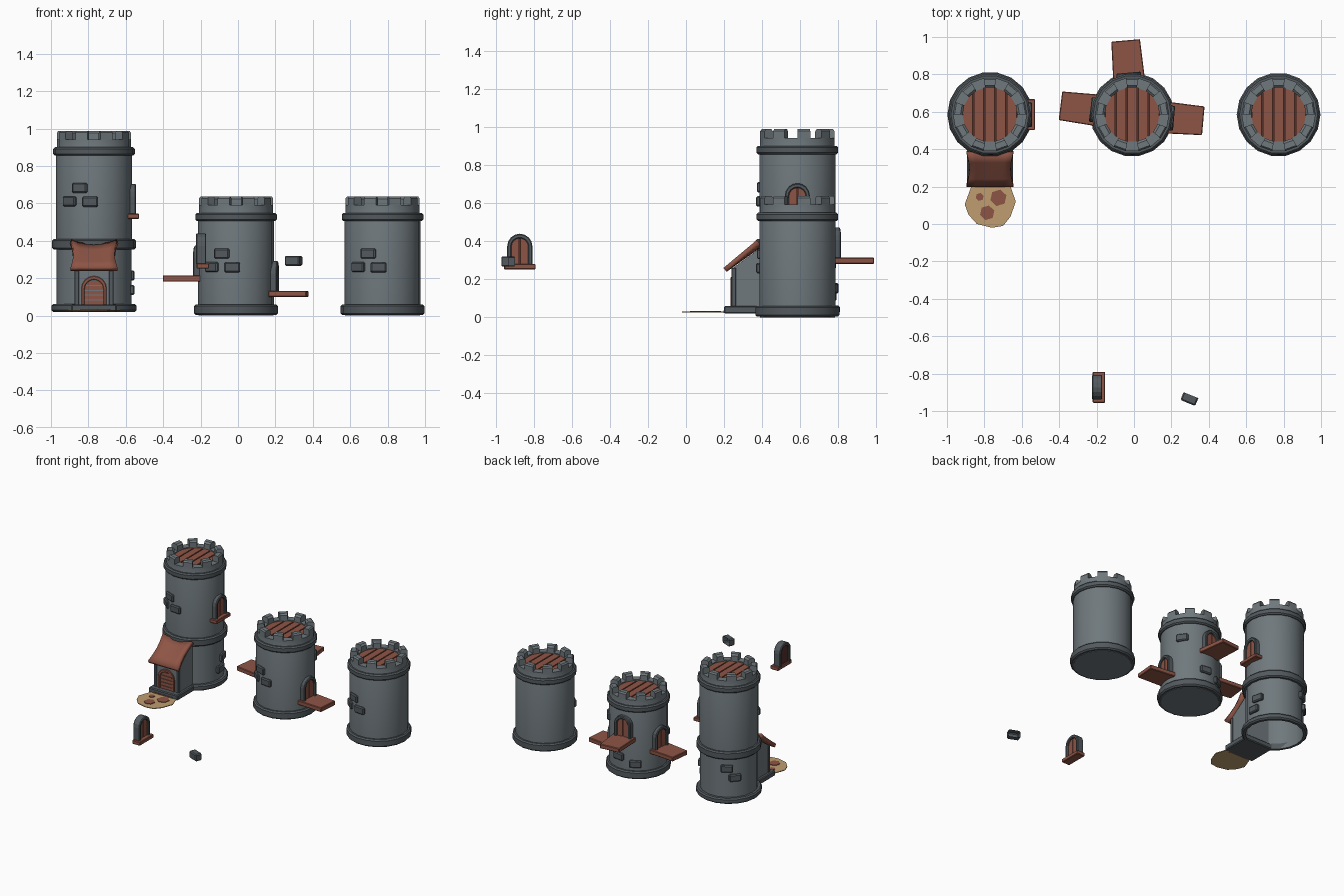
import bpy, bmesh
from math import sin, cos, pi, radians, sqrt
from mathutils import Matrix, Vector

if "Cube" in bpy.data.objects:
    bpy.data.objects.remove(bpy.data.objects["Cube"])

def mat(name, rgb):
    m = bpy.data.materials.new(name)
    m.diffuse_color = (*rgb, 1)
    m.use_nodes = True
    m.node_tree.nodes["Principled BSDF"].inputs["Base Color"].default_value = m.diffuse_color
    return m

STONE = mat("stone", (0.16, 0.19, 0.205))
TRIM = mat("dark_stone", (0.085, 0.1, 0.11))
WOOD = mat("wood", (0.27, 0.09, 0.06))
DARK = mat("dark_wood", (0.09, 0.03, 0.022))
SAND = mat("sand", (0.52, 0.34, 0.16))
SEG = 18
# maps local (depth, a, b) to world (a, b, up) for flat plan shapes
FLAT = Matrix(((0, 1, 0, 0), (0, 0, 1, 0), (1, 0, 0, 0), (0, 0, 0, 1)))

def at(x, y, z, deg=0):
    return Matrix.Translation((x, y, z)) @ Matrix.Rotation(radians(deg), 4, 'Z')

def finish(name, bm, material, M, bevel=0, smooth=False, fix=True):
    bmesh.ops.remove_doubles(bm, verts=bm.verts, dist=1e-5)
    if fix:
        bmesh.ops.recalc_face_normals(bm, faces=bm.faces)
    me = bpy.data.meshes.new(name)
    bm.to_mesh(me)
    bm.free()
    me.transform(M)
    me.materials.append(material)
    ob = bpy.data.objects.new(name, me)
    bpy.context.collection.objects.link(ob)
    if bevel:
        b = ob.modifiers.new("bevel", 'BEVEL')
        b.width, b.segments = bevel, 1
    if smooth:
        bpy.context.view_layer.objects.active = ob
        ob.select_set(True)
        bpy.ops.object.shade_smooth_by_angle(angle=radians(30))
        ob.select_set(False)
    return ob

def lathe(name, prof, M, material, closed=False, smooth=True):
    bm = bmesh.new()
    ang = [-pi / 2 + (i + 0.5) * 2 * pi / SEG for i in range(SEG)]
    rows = [[bm.verts.new((r * cos(a), r * sin(a), z)) for a in ang] for r, z in prof]
    n = len(prof)
    for k in range(n if closed else n - 1):
        a, b = rows[k], rows[(k + 1) % n]
        for i in range(SEG):
            j = (i + 1) % SEG
            bm.faces.new((a[i], a[j], b[j], b[i]))
    return finish(name, bm, material, M, smooth=smooth)

def prism(name, pts, x0, x1, M, material, bevel=0):
    bm = bmesh.new()
    f = bm.faces.new([bm.verts.new((x0, a, b)) for a, b in pts])
    ex = bmesh.ops.extrude_face_region(bm, geom=[f])['geom']
    bmesh.ops.translate(bm, vec=(x1 - x0, 0, 0), verts=[v for v in ex if isinstance(v, bmesh.types.BMVert)])
    return finish(name, bm, material, M, bevel)

def rect(a0, a1, b0, b1):
    return [(a0, b0), (a1, b0), (a1, b1), (a0, b1)]

def arch(w, z0, z1, n=8):
    arc = [(w * cos(pi * i / n), z1 - w + w * sin(pi * i / n)) for i in range(n + 1)]
    return [(w, z0)] + arc + [(-w, z0)]

def ring(name, r_in, r, z0, z1, M):
    c = 0.009
    lathe(name, [(r_in, z0), (r - c, z0), (r, z0 + c), (r, z1 - c), (r - c, z1), (r_in, z1)], M, TRIM, True)

def brick(M):
    # open-backed stone block protruding along local +x
    bm = bmesh.new()
    bmesh.ops.create_cube(bm, size=1)
    bmesh.ops.scale(bm, vec=(0.045, 0.085, 0.054), verts=bm.verts)
    back = [f for f in bm.faces if f.calc_center_median().x < -0.02]
    bmesh.ops.delete(bm, geom=back, context='FACES_ONLY')
    finish("brick", bm, TRIM, M, 0.007, fix=False)

def wall_brick(c, deg, z):
    brick(at(*c, 0) @ Matrix.Rotation(radians(deg), 4, 'Z') @ Matrix.Translation((0.192, 0, z)))

def window(M, sill=True):
    outer, inner = arch(0.066, 0.02, 0.187), arch(0.044, 0.02, 0.163)
    prism("window_frame", outer + inner[::-1], 0, 0.055, M, TRIM, 0.005)
    prism("window_back", arch(0.046, 0.02, 0.165), 0.012, 0.034, M, DARK)
    # two door leaves, each half of the arch
    half = [(0.003, 0.02)] + [p for p in inner if p[0] > 0.004] + [(0.003, 0.163)]
    prism("shutter_left", half, 0.02, 0.042, M, WOOD)
    prism("shutter_right", [(-a, b) for a, b in half], 0.02, 0.042, M, WOOD)
    if sill:
        prism("window_sill", rect(-0.083, 0.083, 0, 0.028), 0.004, 0.071, M, WOOD, 0.004)

def tower(c, z):
    M = at(*c, z)
    lathe("tower_body", [(0, 0), (0.2, 0), (0.203, 0.05), (0.203, 0.52), (0.198, 0.54),
                         (0.198, 0.592), (0.146, 0.592), (0.146, 0.57)], M, STONE)
    ring("tower_base_ring", 0.0, 0.224, 0.003, 0.06, M)
    ring("tower_top_ring", 0.19, 0.218, 0.505, 0.55, M)
    # merlons on alternate segments
    bm = bmesh.new()
    prof = [(0.198, 0.585), (0.198, 0.627), (0.19, 0.637), (0.158, 0.637), (0.146, 0.625), (0.146, 0.585)]
    for i in range(SEG // 2):
        a0 = -pi / 2 + (2 * i + 0.5) * 2 * pi / SEG
        L, R = [[bm.verts.new((r * cos(a), r * sin(a), h)) for r, h in prof] for a in (a0, a0 + 2 * pi / SEG)]
        bm.faces.new(L)
        bm.faces.new(R[::-1])
        for k in range(6):
            j = (k + 1) % 6
            bm.faces.new((L[k], L[j], R[j], R[k]))
    finish("merlons", bm, STONE, M)
    # plank floor
    lathe("floor_base", [(0, 0.574), (0.148, 0.574)], M, DARK)
    r, w = 0.147, 0.294 / 5
    for i in range(5):
        xs = [-r + w * i + 0.004 + (w - 0.008) * k / 4 for k in range(5)]
        ys = [sqrt(r * r - x * x) for x in xs]
        prism("floor_plank", [(x, -y) for x, y in zip(xs, ys)] + [(x, y) for x, y in zip(xs, ys)][::-1],
              0.57, 0.584, M @ FLAT, WOOD)
    # cluster of three bricks on the front
    for deg, h in ((-112, 0.332), (-130, 0.26), (-96, 0.258)):
        wall_brick((c[0], c[1], ), deg, z + h)

_at = at
def at(x, y, z=0, deg=0):
    return _at(x, y, z, deg)

A, B, C = (-0.77, 0.585), (-0.01, 0.585), (0.773, 0.585)
tower(B, 0)
tower(C, 0)
tower(A, 0.351)

# hollow ground storey of the tall tower
lathe("ground_storey", [(0.2, 0.02), (0.2, 0.37)], at(*A), STONE)
ring("ground_storey_base", 0.2, 0.228, 0.02, 0.062, at(*A))
for z in (0.215, 0.138):
    wall_brick(A, 15 if z > 0.2 else 5, z)
wall_brick(A, 121, 0.28)
wall_brick(A, 137, 0.21)
window(at(*A, 0.517) @ Matrix.Translation((0.17, 0, 0)))

# porch
P = at(A[0], 0)
prism("porch_slab", rect(0.2, 0.42, 0.02, 0.06), -0.122, 0.122, P, TRIM, 0.006)
side = [(0.245, 0.055), (0.245, 0.258), (0.41, 0.378), (0.41, 0.055)]
prism("porch_walls", side, -0.1, 0.1, P, STONE)
for s in (-1, 1):
    prism("porch_post", rect(0.238, 0.262, 0.055, 0.26), s * 0.092 - 0.012, s * 0.092 + 0.012, P, TRIM, 0.003)
D = _at(A[0], 0.25, 0, -90)
o, i = arch(0.068, 0.045, 0.212), arch(0.05, 0.045, 0.192)
prism("door_frame", o + i[::-1], 0, 0.016, D, WOOD, 0.003)
prism("door_back", i, -0.002, 0.004, D, DARK)
for k in range(5):
    z = 0.06 + k * 0.026
    w = 0.05 if k < 4 else 0.038
    prism("door_plank", rect(-w, w, z, z + 0.021), 0, 0.01, D, WOOD)
prism("door_step", rect(-0.08, 0.08, 0.022, 0.036), 0.03, 0.054, D, WOOD)

# sagging porch roof
bm = bmesh.new()
n, m = 6, 4
g = []
for j in range(m + 1):
    t = j / m
    w = 0.125 - 0.014 * sin(pi * t)
    g.append([bm.verts.new((w * u, 0.205 + 0.175 * t, 0.245 + 0.125 * t + 0.022 * u * u * t + 0.004))
              for u in [-1 + 2 * k / n for k in range(n + 1)]])
for j in range(m):
    for k in range(n):
        bm.faces.new((g[j][k], g[j][k + 1], g[j + 1][k + 1], g[j + 1][k]))
roof = finish("porch_roof", bm, WOOD, P, smooth=True)
s = roof.modifiers.new("thickness", 'SOLIDIFY')
s.thickness, s.offset = 0.026, 0

# sandy path with stepping stones
path = [(-0.87, 0.2), (-0.66, 0.2), (-0.632, 0.12), (-0.66, 0.04), (-0.70, -0.01),
        (-0.76, -0.02), (-0.84, 0.0), (-0.885, 0.05), (-0.905, 0.105)]
prism("path", path, 0.025, 0.03, FLAT, SAND)
for x, y, r, k in ((-0.725, 0.14, 0.045, 6), (-0.785, 0.06, 0.04, 6), (-0.825, 0.145, 0.022, 6)):
    prism("stepping_stone", [(x + r * cos(0.3 + 2 * pi * q / k), y + r * sin(0.3 + 2 * pi * q / k))
                             for q in range(k)], 0.026, 0.034, FLAT, WOOD)

# balconies with doorways around the middle tower
for deg, z, reach in ((-5, 0.105, 0.382), (173, 0.187, 0.386), (95, 0.285, 0.398)):
    W = at(*B, z, deg)
    window(W @ Matrix.Translation((0.17, 0, 0)), sill=False)
    plan = [(0.18, -0.085), (reach, -0.077), (reach, 0.077), (0.18, 0.085)]
    prism("balcony", plan, -0.005, 0.028, W @ FLAT, WOOD, 0.004)
for deg, z in ((83, 0.152), (119, 0.112), (35, 0.395)):
    wall_brick(B, deg, z)

# loose spare window and brick
window(at(-0.225, -0.873, 0.252))
brick(at(0.296, -0.936, 0.293, -112))
